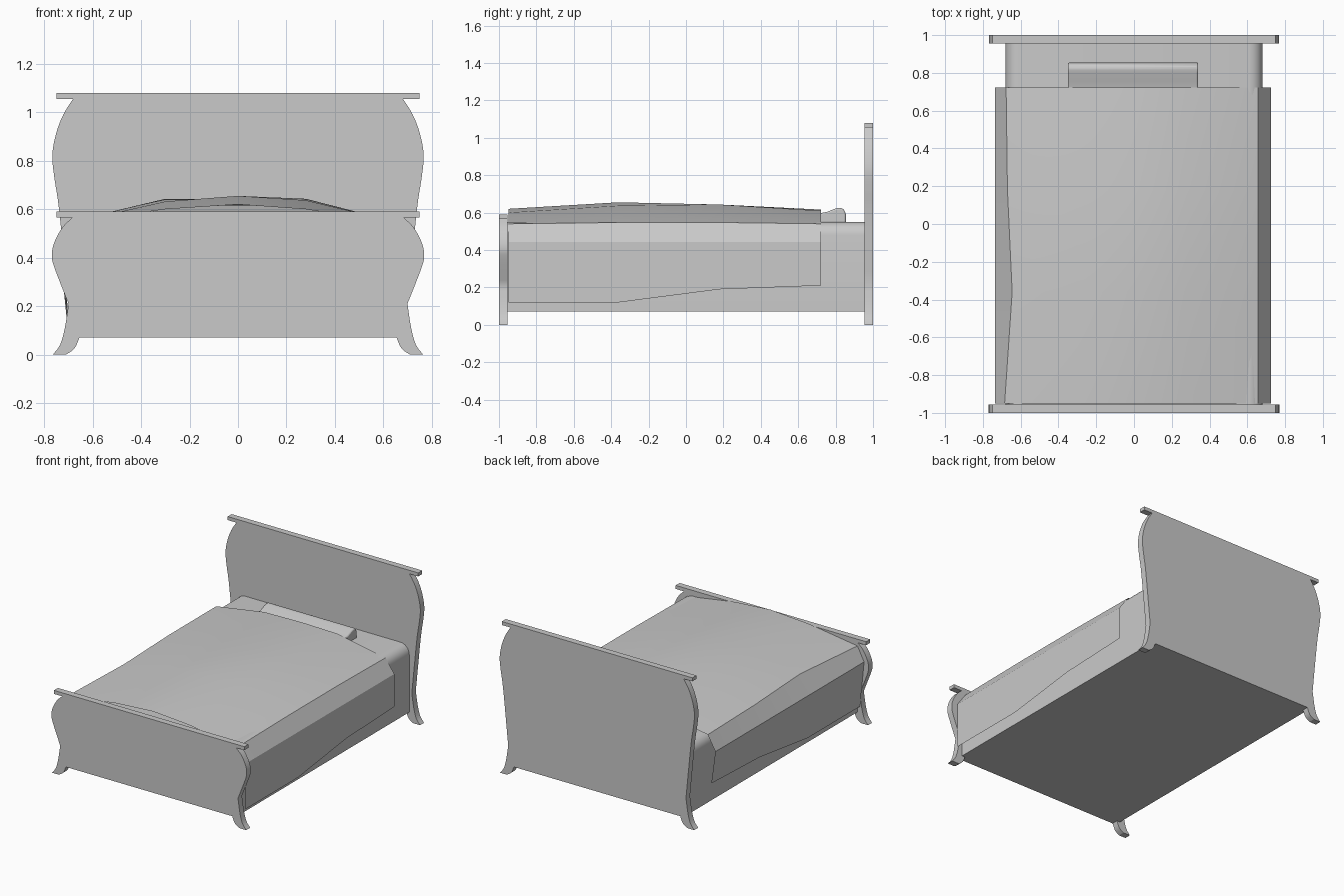
import bpy, bmesh, math

if "Cube" in bpy.data.objects:
    bpy.data.objects.remove(bpy.data.objects["Cube"])

mat = bpy.data.materials.new("plain_grey")
mat.diffuse_color = (0.588, 0.588, 0.588, 1)
mat.use_nodes = True
mat.node_tree.nodes["Principled BSDF"].inputs["Base Color"].default_value = mat.diffuse_color


def finish(name, bm, angle=30):
    bmesh.ops.recalc_face_normals(bm, faces=bm.faces)
    me = bpy.data.meshes.new(name)
    bm.to_mesh(me)
    bm.free()
    me.materials.append(mat)
    ob = bpy.data.objects.new(name, me)
    bpy.context.collection.objects.link(ob)
    bpy.ops.object.select_all(action='DESELECT')
    ob.select_set(True)
    bpy.context.view_layer.objects.active = ob
    bpy.ops.object.shade_smooth_by_angle(angle=math.radians(angle))
    return ob


def extrude(name, points, vec):
    """Closed 3D outline pushed along vec."""
    bm = bmesh.new()
    face = bm.faces.new([bm.verts.new(p) for p in points])
    new = bmesh.ops.extrude_face_region(bm, geom=[face])
    bmesh.ops.translate(bm, vec=vec, verts=[
        v for v in new["geom"] if isinstance(v, bmesh.types.BMVert)])
    return finish(name, bm)


def mirrored(half, y):
    """Right half outline (top to bottom) mirrored into a full one."""
    right = [(x, y, z) for x, z in half]
    return right + [(-x, y, z) for x, z in reversed(half)]


def smooth_path(pts, n=4):
    """Catmull-Rom curve through the points."""
    p = [pts[0]] + pts + [pts[-1]]
    out = []
    for i in range(1, len(p) - 2):
        a, b, c, d = p[i - 1:i + 3]
        for k in range(n):
            t = k / n
            out.append(tuple(0.5 * (2 * b[j] + (c[j] - a[j]) * t
                       + (2 * a[j] - 5 * b[j] + 4 * c[j] - d[j]) * t ** 2
                       + (3 * b[j] - a[j] - 3 * c[j] + d[j]) * t ** 3) for j in (0, 1)))
    return out + [pts[-1]]


# Curved end boards, both on the same flared feet
foot = (smooth_path([(0.70, 0.21), (0.715, 0.11), (0.735, 0.04), (0.765, 0.0)], 3)
        + smooth_path([(0.71, 0.0), (0.675, 0.025), (0.655, 0.07)], 3))
head_side = [(0.682, 1.055), (0.722, 0.99), (0.752, 0.91), (0.767, 0.82),
             (0.757, 0.72), (0.738, 0.59), (0.70, 0.21)]
foot_side = [(0.685, 0.565), (0.725, 0.525), (0.758, 0.465), (0.769, 0.41),
             (0.757, 0.355), (0.70, 0.21)]
T = 0.045
for name, side, y, top in (("headboard", head_side, 1 - T, 1.08),
                           ("footboard", foot_side, -1, 0.59)):
    extrude(name, mirrored(smooth_path(side)[:-1] + foot, y), (0, T, 0))
    extrude(name + "_rail", mirrored([(0.75, top), (0.75, top - 0.025)], y), (0, T, 0))

# Mattress block with rounded upper edges
R = 0.07
arc = [(0.61 + R * math.sin(a), 0.48 + R * math.cos(a))
       for a in (math.pi / 2 * i / 6 for i in range(7))]
extrude("mattress", mirrored(arc + [(0.68, 0.07)], -0.955), (0, 1.91, 0))

# Pillow, tucked under the blanket
pillow_yz = [(0.5, 0.545), (0.72, 0.597), (0.755, 0.604), (0.80, 0.622),
             (0.825, 0.626), (0.845, 0.617), (0.855, 0.59), (0.855, 0.545)]
pillow = extrude("pillow", [(-0.35, y, z) for y, z in pillow_yz], (0.69, 0, 0))
bev = pillow.modifiers.new("soft_edges", 'BEVEL')
bev.width = 0.008
bev.segments = 2

# Blanket sheet: y, hem height, left fold (x, z), crown heights, right fold z
rows = [(-0.95, 0.12, (-0.685, 0.545), (0.60, 0.62, 0.60), 0.54),
        (-0.36, 0.12, (-0.645, 0.56), (0.632, 0.655, 0.637), 0.547),
        (0.18, 0.19, (-0.67, 0.555), (0.643, 0.642, 0.643), 0.547),
        (0.722, 0.21, (-0.677, 0.55), (0.61, 0.616, 0.61), 0.54)]
bm = bmesh.new()
grid = []
for y, hem, left, crown, right in rows:
    section = [(-0.705, hem), (-0.737, 0.445), left,
               *zip((-0.3, 0, 0.28), crown),
               (0.656, right), (0.725, 0.443), (0.725, hem)]
    grid.append([bm.verts.new((x, y, z)) for x, z in section])
for a, b in zip(grid, grid[1:]):
    for i in range(len(a) - 1):
        bm.faces.new((a[i], a[i + 1], b[i + 1], b[i]))
finish("blanket", bm)
